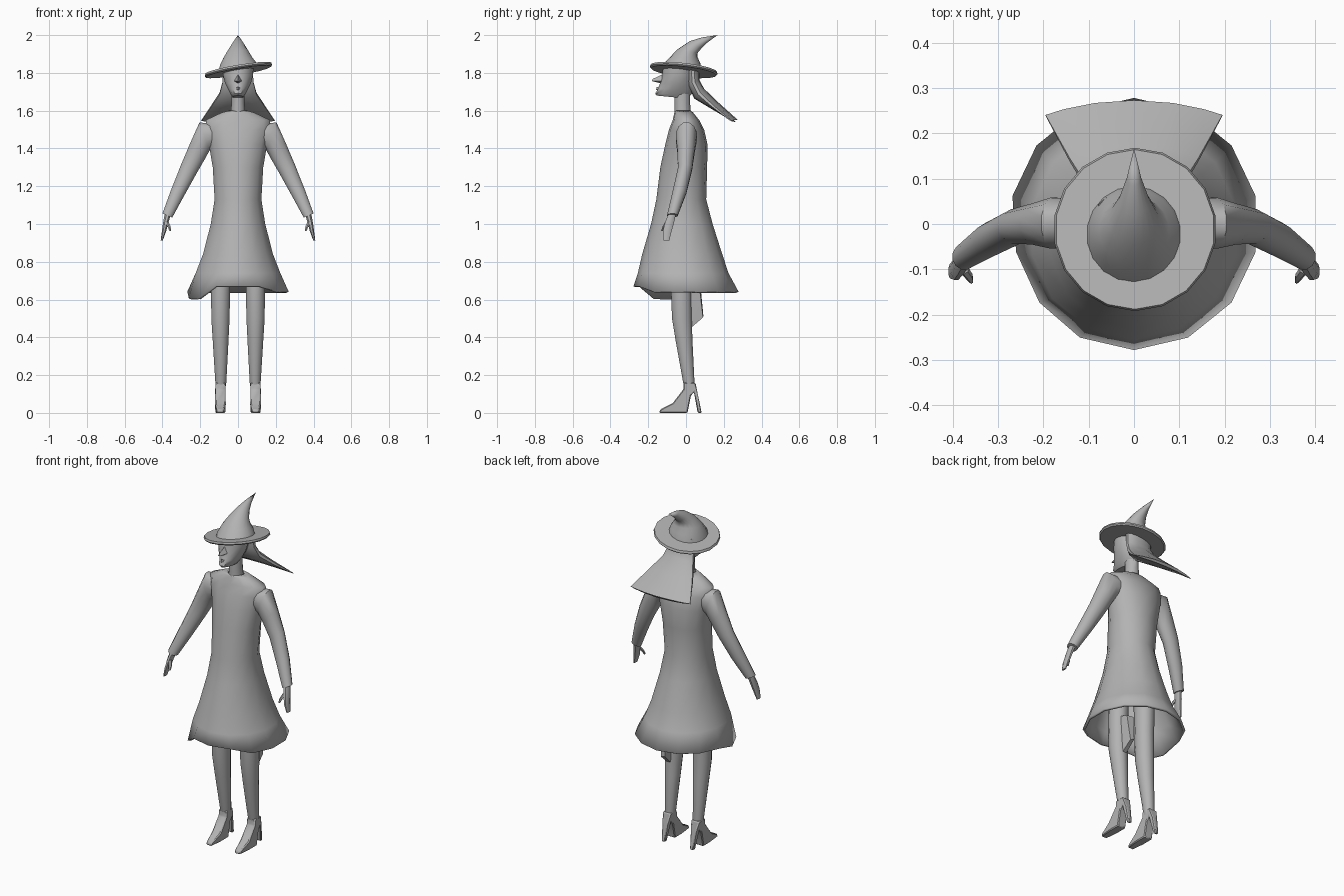
import bpy, bmesh, math
from mathutils import Vector

grey = bpy.data.materials.new("plain_grey")
grey.diffuse_color = (0.45, 0.45, 0.45, 1)


def finish(name, bm, angle=40):
    bmesh.ops.recalc_face_normals(bm, faces=bm.faces)
    mesh = bpy.data.meshes.new(name)
    bm.to_mesh(mesh)
    bm.free()
    ob = bpy.data.objects.new(name, mesh)
    bpy.context.collection.objects.link(ob)
    mesh.materials.append(grey)
    bpy.ops.object.select_all(action='DESELECT')
    ob.select_set(True)
    bpy.context.view_layer.objects.active = ob
    bpy.ops.object.shade_smooth_by_angle(angle=math.radians(angle))
    return ob


def loft(name, sections, n=12, caps=(True, True), tip=None, side=1, angle=40, tweak=None):
    """Sections are (x, y, z, rx, ry, rise along x, rise along y)."""
    bm = bmesh.new()
    rings = []
    for i, s in enumerate(sections):
        x, y, z, rx, ry, tx, ty = tuple(s) + (0,) * (7 - len(s))
        ring = []
        for k in range(n):
            a = 2 * math.pi * (k + 0.5) / n
            c, d = math.cos(a), math.sin(a)
            p = Vector((x + rx * c, y + ry * d, z + tx * c + ty * d))
            if tweak:
                p = tweak(i, p, c, d)
            p.x *= side
            ring.append(bm.verts.new(p))
        rings.append(ring)
    for a, b in zip(rings, rings[1:]):
        for k in range(n):
            j = (k + 1) % n
            bm.faces.new((a[k], a[j], b[j], b[k]))
    if caps[0]:
        bm.faces.new(rings[0])
    if tip:
        t = bm.verts.new(tip)
        for k in range(n):
            bm.faces.new((rings[-1][k], rings[-1][(k + 1) % n], t))
    elif caps[1]:
        bm.faces.new(rings[-1])
    return finish(name, bm, angle)


def hull(name, points):
    bm = bmesh.new()
    for p in points:
        bm.verts.new(p)
    bmesh.ops.convex_hull(bm, input=bm.verts[:])
    return finish(name, bm, 30)


# Dress, open at the bottom with a wavy front hem
def hem(i, p, c, d):
    if i == 0:
        if d < -0.8:
            p.z = 0.67
        elif d < 0 and c < 0:
            p.z = 0.605
            p.x *= 0.97
    return p


dress = loft("dress", [
    (0, 0, 0.642, 0.275, 0.278), (0, -0.015, 0.74, 0.23, 0.24),
    (0, -0.02, 0.84, 0.19, 0.212), (0, -0.022, 1.0, 0.148, 0.163),
    (0, -0.025, 1.13, 0.127, 0.132), (0, -0.012, 1.30, 0.137, 0.124),
    (0, 0.002, 1.42, 0.158, 0.112), (0, 0.003, 1.50, 0.175, 0.093),
    (0, 0.0, 1.55, 0.175, 0.07), (0, -0.012, 1.59, 0.088, 0.05),
    (0, -0.016, 1.60, 0.05, 0.042)], n=14, caps=(False, False), tweak=hem, angle=50)
shell = dress.modifiers.new("cloth", 'SOLIDIFY')
shell.thickness = 0.014
shell.offset = -1

# Neck and head
loft("neck", [(0, -0.018, 1.57, 0.042, 0.044), (0, -0.02, 1.64, 0.036, 0.042),
              (0, -0.02, 1.71, 0.036, 0.042)], n=10)
loft("head", [
    (0, -0.075, 1.672, 0.028, 0.08, 0, -0.008), (0, -0.065, 1.69, 0.042, 0.098),
    (0, -0.055, 1.715, 0.055, 0.094), (0, -0.047, 1.745, 0.07, 0.09),
    (0, -0.04, 1.79, 0.082, 0.086), (0, -0.035, 1.84, 0.084, 0.085)], n=14)
hull("nose", [(0, -0.118, 1.795), (-0.023, -0.118, 1.757), (0.023, -0.118, 1.757),
              (0, -0.125, 1.742), (-0.006, -0.181, 1.757), (0.006, -0.181, 1.757),
              (0, -0.176, 1.768)])
hull("lips", [(-0.022, -0.13, 1.715), (0.022, -0.13, 1.715), (0, -0.156, 1.727),
              (0, -0.158, 1.71), (0, -0.13, 1.70)])


# Hair, flattening and flaring to a curved end
def flare(i, p, c, d):
    if i >= 3:
        p.y -= 0.03 * (i - 2) / 2 * c * c
    return p


loft("hair", [
    (0, 0.035, 1.825, 0.08, 0.036), (0, 0.04, 1.75, 0.084, 0.032, 0, 0.01),
    (0, 0.07, 1.69, 0.10, 0.026, 0, 0.026), (0, 0.155, 1.625, 0.145, 0.017, 0, 0.018),
    (0, 0.268, 1.546, 0.20, 0.005, 0, 0.006)], n=14, tweak=flare)

# Hat: tilted brim and bent pointed crown
loft("hat_brim", [(0.002, -0.012, 1.806, 0.174, 0.174, 0.029, -0.019),
                  (0.002, -0.012, 1.813, 0.180, 0.180, 0.030, -0.02),
                  (0.002, -0.012, 1.824, 0.176, 0.176, 0.029, -0.019)], n=18, angle=30)
loft("hat_crown", [
    (0, -0.025, 1.815, 0.107, 0.110, 0.017, -0.012), (0, -0.02, 1.85, 0.096, 0.096, 0.008, 0),
    (0, -0.014, 1.88, 0.078, 0.076, 0, 0.002), (0, 0.008, 1.915, 0.056, 0.053, 0, -0.010),
    (0, 0.05, 1.948, 0.034, 0.030, 0, -0.020), (0, 0.10, 1.975, 0.016, 0.015, 0, -0.013)],
    n=18, tip=(0, 0.167, 2.0), angle=60)


def shoe(side):
    # High heeled shoe: side profile extruded and narrowed at the toe
    profile = [(-0.142, 0), (-0.136, 0.018), (-0.07, 0.052), (-0.014, 0.125), (-0.012, 0.16),
               (0.05, 0.16), (0.062, 0.10), (0.083, 0), (0.062, 0), (0.042, 0.11),
               (0.026, 0.09), (0.008, 0), (-0.06, 0)]
    bm = bmesh.new()
    walls = []
    for s in (-1, 1):
        row = []
        for y, z in profile:
            w = 0.018 if y < -0.1 else 0.012 if y > 0.055 else 0.027
            row.append(bm.verts.new((side * 0.093 + s * w, y, z)))
        walls.append(row)
        bm.faces.new(row)
    for k in range(len(profile)):
        j = (k + 1) % len(profile)
        bm.faces.new((walls[0][k], walls[0][j], walls[1][j], walls[1][k]))
    ob = finish("shoe", bm, 40)
    bev = ob.modifiers.new("soft_edges", 'BEVEL')
    bev.width = 0.005


for s in (1, -1):
    # Sleeve with cuff, hand and thumb
    loft("sleeve", [
        (0.13, 0.002, 1.475, 0.02, 0.055, 0.06), (0.178, 0.002, 1.462, 0.027, 0.058, 0.078),
        (0.215, 0.0, 1.385, 0.038, 0.047, 0.048), (0.26, -0.005, 1.292, 0.042, 0.039, 0.025),
        (0.32, -0.035, 1.165, 0.035, 0.038, 0.018), (0.374, -0.072, 1.045, 0.027, 0.029, 0.011)],
        side=s)
    loft("hand", [
        (0.372, -0.074, 1.05, 0.018, 0.022), (0.383, -0.088, 1.005, 0.015, 0.026),
        (0.392, -0.10, 0.96, 0.012, 0.025), (0.404, -0.104, 0.912, 0.006, 0.017)], n=8, side=s)
    loft("thumb", [
        (0.376, -0.10, 1.01, 0.011, 0.011), (0.364, -0.115, 0.985, 0.009, 0.010),
        (0.359, -0.126, 0.963, 0.005, 0.006)], n=6, side=s)
    # Leg
    loft("leg", [
        (0.088, -0.02, 0.92, 0.056, 0.06), (0.092, -0.025, 0.65, 0.052, 0.056),
        (0.093, -0.022, 0.50, 0.050, 0.054), (0.092, -0.010, 0.38, 0.043, 0.046),
        (0.091, 0.015, 0.16, 0.030, 0.031), (0.092, 0.018, 0.13, 0.026, 0.026)], side=s)
    shoe(s)

# Loose fold behind one knee
hull("knee_fold", [(0.075, 0.0, 0.68), (0.115, 0.0, 0.68), (0.07, 0.078, 0.66), (0.11, 0.072, 0.66),
                   (0.075, 0.092, 0.515), (0.10, 0.09, 0.505), (0.08, 0.02, 0.445),
                   (0.105, 0.02, 0.445)])
